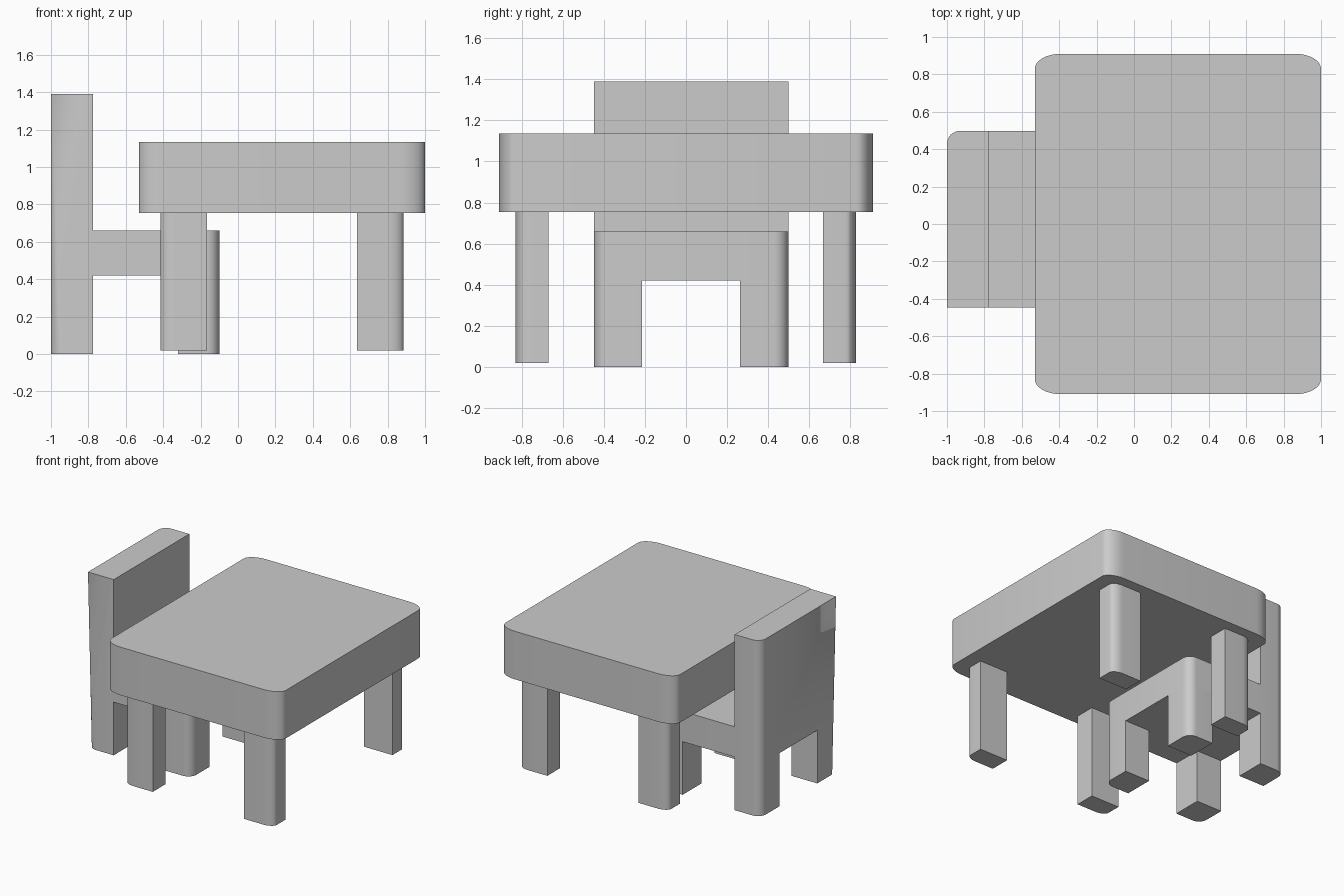
import bpy, bmesh
from math import cos, sin, pi, radians

if "Cube" in bpy.data.objects:
    bpy.data.objects.remove(bpy.data.objects["Cube"])

SEG = 8


def outline(x0, x1, y0, y1, radii):
    """Rectangle outline; radii maps a corner (sign x, sign y) to (rx, ry)."""
    pts = []
    for k, (sx, sy) in enumerate([(1, 1), (-1, 1), (-1, -1), (1, -1)]):
        rx, ry = radii.get((sx, sy), (0, 0))
        cx = (x1 if sx > 0 else x0) - sx * rx
        cy = (y1 if sy > 0 else y0) - sy * ry
        for i in range(SEG + 1):
            a = pi / 2 * (k + i / SEG)
            pts.append((cx + rx * cos(a), cy + ry * sin(a)))
    return pts


def slab(name, x, y, z, radii=None, top_radii=None):
    """Upright block with chosen corners rounded, optionally differing at the top."""
    radii = radii or {}
    top_radii = radii if top_radii is None else top_radii
    bm = bmesh.new()
    low = [bm.verts.new((*p, z[0])) for p in outline(*x, *y, radii)]
    high = [bm.verts.new((*p, z[1])) for p in outline(*x, *y, top_radii)]
    n = len(low)
    bm.faces.new(low[::-1])
    bm.faces.new(high)
    for i in range(n):
        j = (i + 1) % n
        bm.faces.new((low[i], low[j], high[j], high[i]))
    bmesh.ops.remove_doubles(bm, verts=bm.verts, dist=1e-4)
    bmesh.ops.recalc_face_normals(bm, faces=bm.faces)
    mesh = bpy.data.meshes.new(name)
    bm.to_mesh(mesh)
    bm.free()
    ob = bpy.data.objects.new(name, mesh)
    bpy.context.collection.objects.link(ob)
    bpy.ops.object.select_all(action='DESELECT')
    ob.select_set(True)
    bpy.context.view_layer.objects.active = ob
    bpy.ops.object.shade_smooth_by_angle(angle=radians(30))
    return ob


# Table top, all four corners rounded
corners = [(sx, sy) for sx in (-1, 1) for sy in (-1, 1)]
slab("table_top", (-0.53, 1.0), (-0.91, 0.91), (0.755, 1.135),
     {c: (0.14, 0.08) for c in corners})

# Table legs, outer corner rounded
for sx, xs in ((-1, (-0.415, -0.165)), (1, (0.635, 0.885))):
    for sy, ys in ((-1, (-0.83, -0.67)), (1, (0.667, 0.827))):
        slab("table_leg", xs, ys, (0.02, 0.755), {(sx, sy): (0.085, 0.05)})

# Chair: the rear -y corner sharpens towards the top of the back
R = 0.07
Y0, Y1, GAP0, GAP1 = -0.447, 0.498, -0.213, 0.262
SEAT0, SEAT1, TOP = 0.42, 0.66, 1.39
r_mid = R * (1 - SEAT0 / TOP)
BACK, FRONT = (-1.0, -0.775), (-0.32, -0.1)

slab("chair_back", BACK, (Y0, Y1), (SEAT0, TOP),
     {(-1, 1): (R, R), (-1, -1): (r_mid, r_mid)}, {(-1, 1): (R, R)})
slab("chair_seat", (BACK[1], FRONT[1]), (Y0, Y1), (SEAT0, SEAT1),
     {(1, 1): (R, R), (1, -1): (R, R)})

# Chair legs
slab("chair_rear_leg", BACK, (GAP1, Y1), (0, SEAT0), {(-1, 1): (R, R)})
slab("chair_rear_leg", BACK, (Y0, GAP0), (0, SEAT0),
     {(-1, -1): (R, R)}, {(-1, -1): (r_mid, r_mid)})
slab("chair_front_leg", FRONT, (GAP1, Y1), (0, SEAT0), {(1, 1): (R, R)})
slab("chair_front_leg", FRONT, (Y0, GAP0), (0, SEAT0), {(1, -1): (R, R)})
